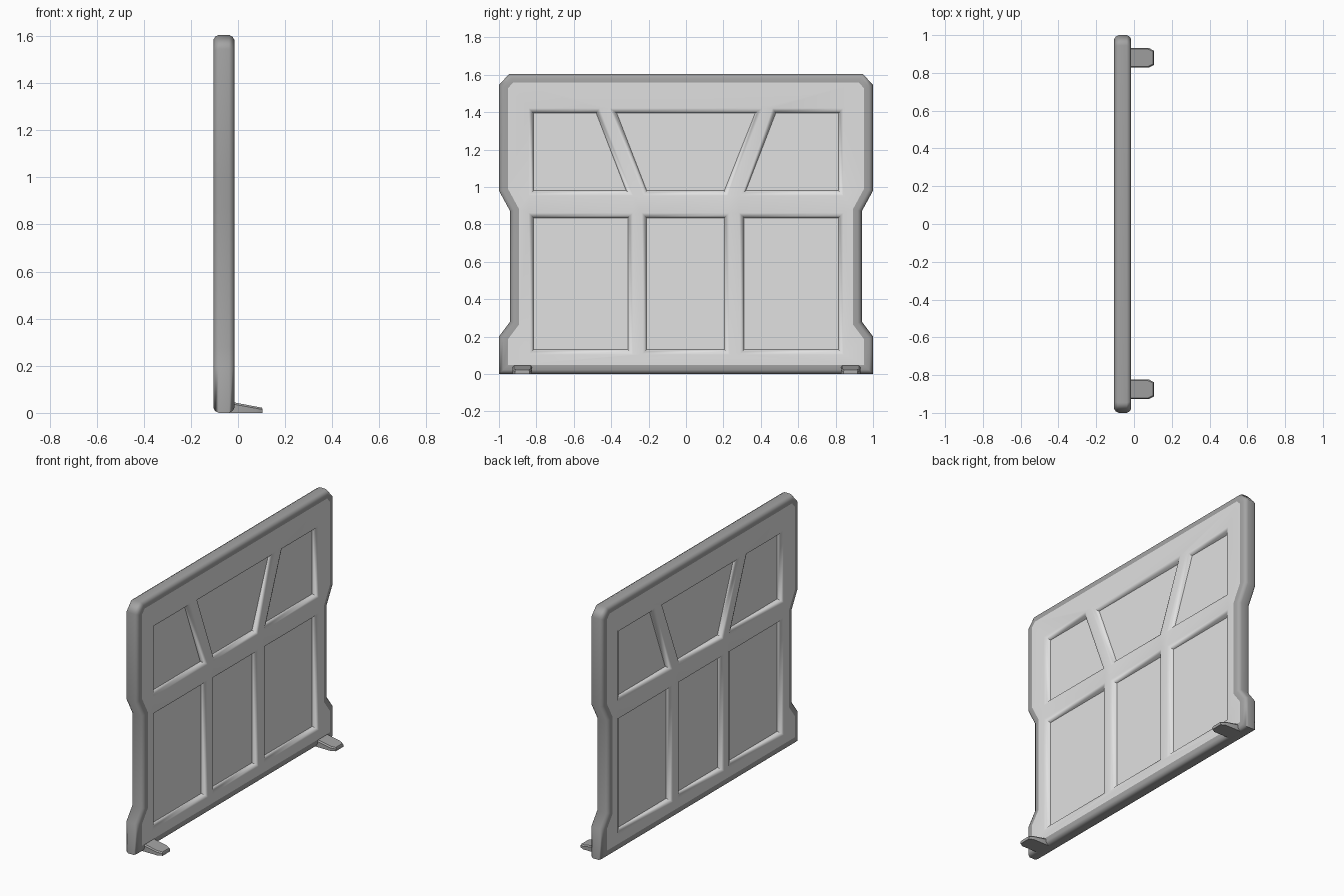
import bpy, bmesh
from mathutils import Vector

if "Cube" in bpy.data.objects:
    bpy.data.objects.remove(bpy.data.objects["Cube"])

XC = -0.06      # middle plane of the panel
HALF = 0.045    # half thickness


def material(name, v):
    m = bpy.data.materials.new(name)
    m.diffuse_color = (v, v, v, 1)
    m.use_nodes = True
    m.node_tree.nodes["Principled BSDF"].inputs["Base Color"].default_value = m.diffuse_color
    return m


face_mat = material("light grey", 0.75)
rim_mat = material("mid grey", 0.37)


def inset(pts, d):
    """Offset a counter-clockwise polygon inwards by d (mitred)."""
    out = []
    n = len(pts)
    for i in range(n):
        p, a, b = (Vector(pts[k % n]) for k in (i, i - 1, i + 1))
        e1, e2 = (p - a).normalized(), (b - p).normalized()
        n1, n2 = Vector((-e1.y, e1.x)), Vector((-e2.y, e2.x))
        out.append(p + (n1 + n2) * (d / (1 + n1.dot(n2))))
    return out


def mirrored(pts):
    return [(-y, z) for y, z in reversed(pts)]


def finish(name, bm, mats):
    bmesh.ops.recalc_face_normals(bm, faces=bm.faces)
    me = bpy.data.meshes.new(name)
    bm.to_mesh(me)
    bm.free()
    ob = bpy.data.objects.new(name, me)
    bpy.context.collection.objects.link(ob)
    for m in mats:
        me.materials.append(m)
    bpy.ops.object.select_all(action='DESELECT')
    ob.select_set(True)
    bpy.context.view_layer.objects.active = ob
    return ob


# outline of the panel and its six panes, as (y, z)
half = [(1, 0), (1, 0.2), (0.94, 0.28), (0.94, 0.87), (1, 0.98), (1, 1.545), (0.945, 1.605)]
outline = half + mirrored(half)
lower = [(0.31, 0.13), (0.815, 0.13), (0.815, 0.835), (0.31, 0.835)]
upper = [(0.32, 0.98), (0.815, 0.98), (0.815, 1.395), (0.48, 1.395)]
panes = [lower, mirrored(lower), upper, mirrored(upper),
         [(-0.21, 0.13), (0.205, 0.13), (0.205, 0.835), (-0.21, 0.835)],
         [(-0.21, 0.98), (0.205, 0.98), (0.37, 1.395), (-0.37, 1.395)]]

bm = bmesh.new()


def ring(pts, x):
    return [bm.verts.new((XC + x, p[0], p[1])) for p in pts]


def bridge(a, b, mat):
    n = len(a)
    for i in range(n):
        f = bm.faces.new((a[i], a[(i + 1) % n], b[(i + 1) % n], b[i]))
        f.material_index = mat


def loop_edges(r):
    found = []
    for i in range(len(r)):
        pair = (r[i - 1], r[i])
        found.append(bm.edges.get(pair) or bm.edges.new(pair))
    return found


# rounded rim running right round the panel
prof = [(0.047, 0.045), (0.022, 0.045), (0.008, 0.037), (0, 0.022)]
prof = prof + [(d, -x) for d, x in reversed(prof)]
rings = [ring(inset(outline, d), x) for d, x in prof]
for a, b in zip(rings, rings[1:]):
    bridge(a, b, 1)

# both faces with rounded recesses and sunken panes
for side, border in ((1, rings[0]), (-1, rings[-1])):
    edges = loop_edges(border)
    for pane in panes:
        steps = [ring(inset(pane, -d), side * x)
                 for d, x in ((0.026, HALF), (0.010, 0.038), (0.0, 0.016))]
        for a, b in zip(steps, steps[1:]):
            bridge(a, b, 0)
        bm.faces.new(steps[-1])
        edges += loop_edges(steps[0])
    bmesh.ops.triangle_fill(bm, edges=edges, use_beauty=True, normal=(side, 0, 0))

panel = finish("panel", bm, [face_mat, rim_mat])
bpy.ops.object.shade_smooth_by_angle(angle=0.9)
wn = panel.modifiers.new("weighted normals", 'WEIGHTED_NORMAL')
wn.keep_sharp = True

# two wedge-shaped feet
for name, yc in (("left_foot", -0.875), ("right_foot", 0.88)):
    bm = bmesh.new()
    plan = [(-0.05, -0.052), (0.078, -0.052), (0.105, -0.038),
            (0.105, 0.038), (0.078, 0.052), (-0.05, 0.052)]
    low = [bm.verts.new((x, yc + y, 0)) for x, y in plan]
    mid = [bm.verts.new((x, yc + y, 0.036 - 0.18 * (x + 0.015))) for x, y in plan]
    top = [bm.verts.new((x - 0.004, yc + y * 0.88, 0.045 - 0.19 * (x + 0.015))) for x, y in plan]
    bridge(low, mid, 0)
    bridge(mid, top, 0)
    bm.faces.new(low)
    bm.faces.new(top)
    finish(name, bm, [rim_mat])
    bpy.ops.object.shade_smooth_by_angle(angle=0.6)
